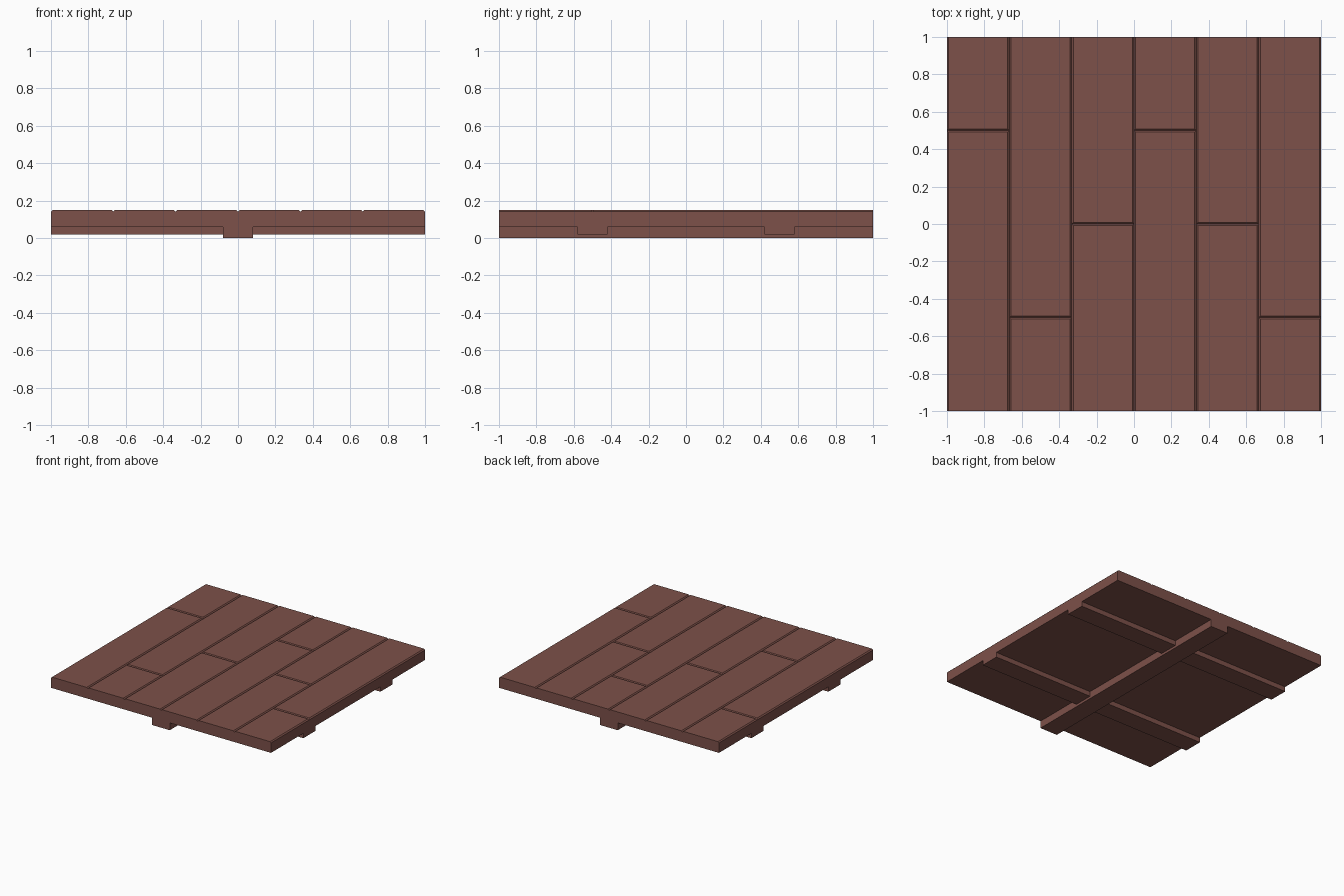
import bpy, bmesh
from mathutils import Vector

if "Cube" in bpy.data.objects:
    bpy.data.objects.remove(bpy.data.objects["Cube"])

wood = bpy.data.materials.new("reddish brown wood")
wood.diffuse_color = (0.205, 0.082, 0.067, 1)
wood.use_nodes = True
wood.node_tree.nodes["Principled BSDF"].inputs["Base Color"].default_value = wood.diffuse_color

TOP, BEV, UNDER = 0.15, 0.009, 0.06


def finish(name, bm):
    me = bpy.data.meshes.new(name)
    bm.to_mesh(me)
    bm.free()
    me.materials.append(wood)
    ob = bpy.data.objects.new(name, me)
    bpy.context.collection.objects.link(ob)
    return ob


def box(name, lo, hi, hidden=()):
    """Box between two corners, without the faces buried in other parts."""
    lo, hi = Vector(lo), Vector(hi)
    bm = bmesh.new()
    bmesh.ops.create_cube(bm, size=1)
    bm.normal_update()
    drop = [f for f in bm.faces if any(f.normal.dot(Vector(d)) > 0.9 for d in hidden)]
    bmesh.ops.delete(bm, geom=drop, context='FACES')
    for v in bm.verts:
        v.co = Vector([lo[i] + (v.co[i] + 0.5) * (hi[i] - lo[i]) for i in range(3)])
    return finish(name, bm)


def plank_top(name, x0, x1, y0, y1):
    """Bevelled top of one plank; the outer ends on the y sides stay square."""
    a = BEV if y0 > -0.99 else 0
    b = BEV if y1 < 0.99 else 0
    z = TOP - BEV
    bm = bmesh.new()
    low = [bm.verts.new(p) for p in ((x0, y0, z), (x1, y0, z), (x1, y1, z), (x0, y1, z))]
    up = [bm.verts.new(p) for p in ((x0 + BEV, y0 + a, TOP), (x1 - BEV, y0 + a, TOP),
                                    (x1 - BEV, y1 - b, TOP), (x0 + BEV, y1 - b, TOP))]
    bm.faces.new(up)
    for i in range(4):
        j = (i + 1) % 4
        bm.faces.new((low[i], low[j], up[j], up[i]))
    return finish(name, bm)


# deck body under the plank faces
box("deck_body", (-1, -1, UNDER), (1, 1, TOP - BEV), [(0, 0, 1)])

# six rows of planks, each split by one staggered joint
for i, joint in enumerate((0.5, -0.5, 0, 0.5, 0, -0.5)):
    x0 = -1 + i / 3
    plank_top(f"plank_front_{i}", x0, x0 + 1 / 3, -1, joint)
    plank_top(f"plank_back_{i}", x0, x0 + 1 / 3, joint, 1)

# central support beam
box("main_beam", (-0.08, -1, 0), (0.08, 1, UNDER), [(0, 0, 1)])

# shallower cross beams on each side of the main beam
for y in (-0.5, 0.5):
    for s, side in ((-1, "left"), (1, "right")):
        x0, x1 = sorted((s * 0.08, s * 1.0))
        box(f"cross_beam_{side}", (x0, y - 0.08, 0.02), (x1, y + 0.08, UNDER),
            [(0, 0, 1), (-s, 0, 0)])
